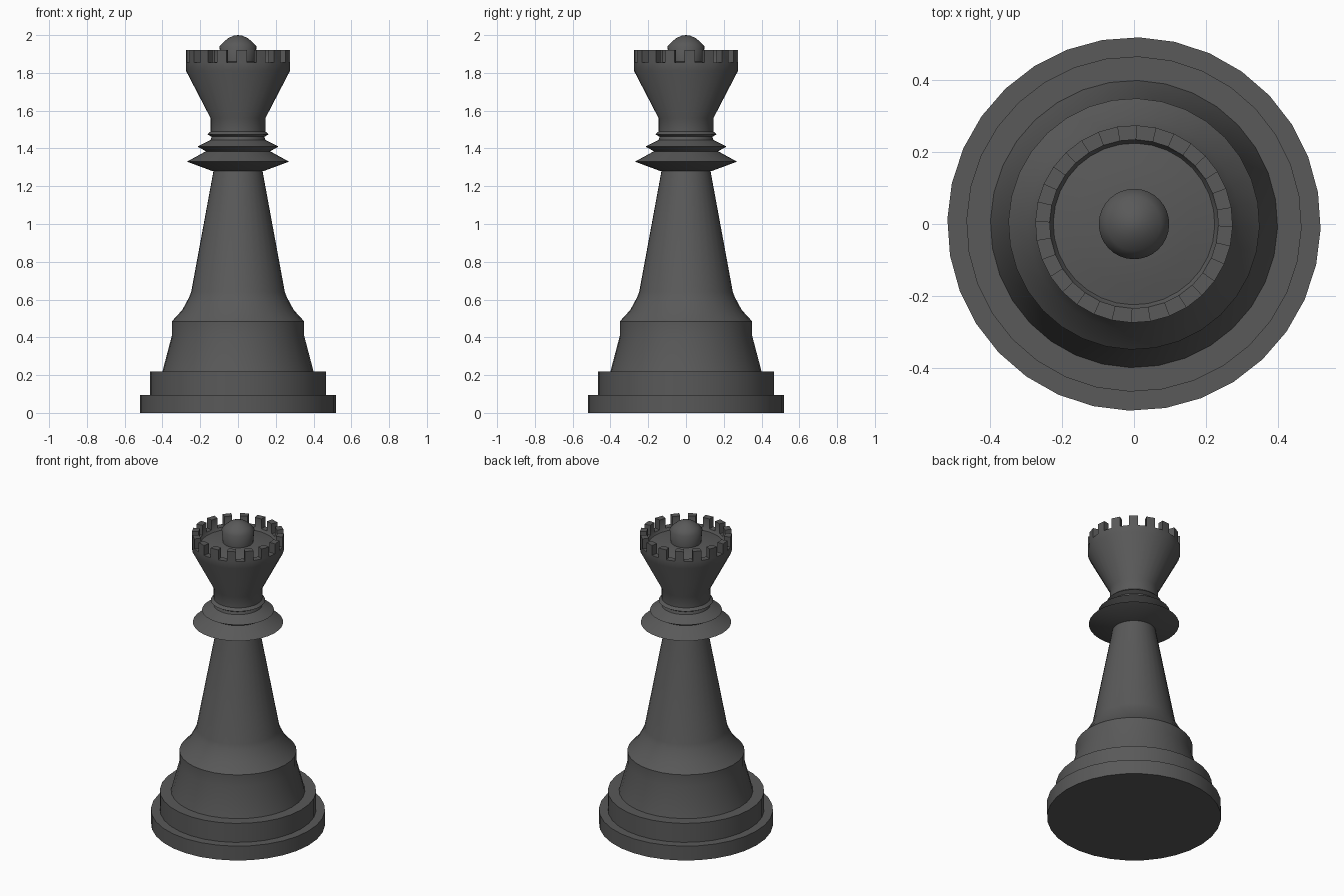
import bpy, bmesh, math
from mathutils import Matrix

cube = bpy.data.objects.get("Cube")
if cube:
    bpy.data.objects.remove(cube)

SIDES = 32
TURN = math.radians(-1.5)

charcoal = bpy.data.materials.new("charcoal")
charcoal.use_nodes = True
charcoal.diffuse_color = (0.1, 0.1, 0.1, 1)
charcoal.node_tree.nodes["Principled BSDF"].inputs["Base Color"].default_value = (0.1, 0.1, 0.1, 1)


def lathe(name, profile, battlement=None, angle=35):
    """Spin an (r, z) profile; battlement = (rim height, tooth height)."""
    bm = bmesh.new()
    verts = [bm.verts.new((r, 0, z)) for r, z in profile]
    edges = [bm.edges.new(pair) for pair in zip(verts, verts[1:])]
    bmesh.ops.spin(bm, geom=verts + edges, cent=(0, 0, 0), axis=(0, 0, 1),
                   angle=math.tau, steps=SIDES, use_duplicate=False)
    bmesh.ops.remove_doubles(bm, verts=bm.verts, dist=0.0005)
    bmesh.ops.recalc_face_normals(bm, faces=bm.faces)
    if battlement:
        rim, height = battlement
        ring = [f for f in bm.faces if all(abs(v.co.z - rim) < 1e-4 for v in f.verts)]
        ring.sort(key=lambda f: math.atan2(f.calc_center_median().y, f.calc_center_median().x))
        teeth = bmesh.ops.extrude_discrete_faces(bm, faces=ring[::2])["faces"]
        for f in teeth:
            bmesh.ops.translate(bm, verts=f.verts, vec=(0, 0, height))
    bmesh.ops.rotate(bm, verts=bm.verts, cent=(0, 0, 0), matrix=Matrix.Rotation(TURN, 3, 'Z'))
    mesh = bpy.data.meshes.new(name)
    bm.to_mesh(mesh)
    bm.free()
    mesh.materials.append(charcoal)
    obj = bpy.data.objects.new(name, mesh)
    bpy.context.collection.objects.link(obj)
    bpy.ops.object.select_all(action='DESELECT')
    obj.select_set(True)
    bpy.context.view_layer.objects.active = obj
    bpy.ops.object.shade_smooth_by_angle(angle=math.radians(angle))
    return obj


# Stepped foot
lathe("base", [(0, 0), (0.52, 0), (0.52, 0.095), (0.467, 0.095),
               (0.467, 0.22), (0.40, 0.22), (0, 0.22)])

# Skirt and tapering stem
lathe("stem", [(0.40, 0.22), (0.35, 0.41), (0.35, 0.485), (0.295, 0.545),
               (0.26, 0.61), (0.248, 0.64), (0.13, 1.28), (0.125, 1.3)])

# Three sharp collars
lathe("collars", [(0.12, 1.28), (0.135, 1.28), (0.27, 1.33), (0.17, 1.385),
                  (0.215, 1.41), (0.145, 1.445), (0.14, 1.462), (0.163, 1.475),
                  (0.145, 1.49)])

# Flared crown with a battlement rim and dished top
lathe("crown", [(0.145, 1.485), (0.145, 1.56), (0.275, 1.81), (0.275, 1.855),
                (0.235, 1.855), (0.225, 1.84), (0.17, 1.85), (0.098, 1.86), (0, 1.86)],
      battlement=(1.855, 0.065))

# Domed finial
lathe("finial", [(0.09, 1.85), (0.098, 1.94), (0.075, 1.965), (0.05, 1.985),
                 (0.022, 1.997), (0, 2.0)], angle=50)
